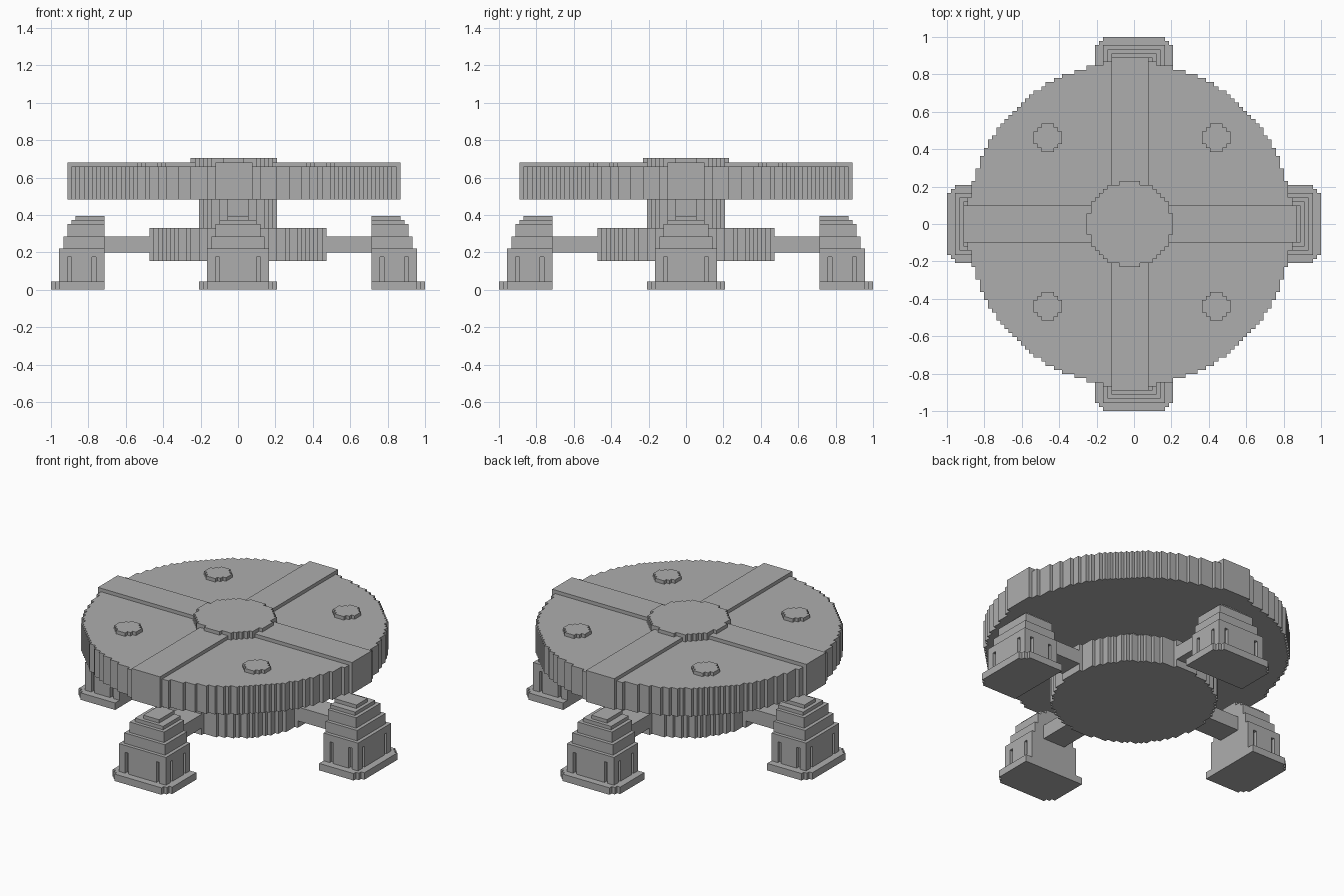
import bpy, bmesh, math
from mathutils import Matrix

cube = bpy.data.objects.get("Cube")
if cube:
    bpy.data.objects.remove(cube, do_unlink=True)

U = 2 / 91  # size of one block

stone = bpy.data.materials.new("grey_stone")
stone.use_nodes = True
stone.diffuse_color = (0.42, 0.42, 0.42, 1)
stone.node_tree.nodes["Principled BSDF"].inputs["Base Color"].default_value = (0.42, 0.42, 0.42, 1)


def build(name, layers, turn=0):
    """Stack flat outlines, each given as (outline, bottom, top) in blocks."""
    bm = bmesh.new()
    for outline, z0, z1 in layers:
        base = bm.faces.new([bm.verts.new((x * U, y * U, z0 * U)) for x, y in outline])
        new = bmesh.ops.extrude_face_region(bm, geom=[base], use_keep_orig=True)["geom"]
        top = [g for g in new if isinstance(g, bmesh.types.BMVert)]
        bmesh.ops.translate(bm, vec=(0, 0, (z1 - z0) * U), verts=top)
    bmesh.ops.recalc_face_normals(bm, faces=bm.faces)
    bm.transform(Matrix.Rotation(turn, 4, "Z"))
    mesh = bpy.data.meshes.new(name)
    bm.to_mesh(mesh)
    bm.free()
    mesh.materials.append(stone)
    obj = bpy.data.objects.new(name, mesh)
    bpy.context.collection.objects.link(obj)
    return obj


def stepped_circle(r, cx=0, cy=0):
    """Outline of a disc made of square blocks."""
    right = []
    for row in range(-int(r), int(r) + 1):
        half = int(math.sqrt(r * r - row * row)) + 0.5
        if right and right[-1][0] == half:
            right.pop()
        else:
            right.append((half, row - 0.5))
        right.append((half, row + 0.5))
    left = [(-x, y) for x, y in reversed(right)]
    return [(cx + x, cy + y) for x, y in right + left]


def rect(x0, x1, y0, y1):
    return [(x0, y0), (x1, y0), (x1, y1), (x0, y1)]


def mirrored(half):
    """Close a half outline across the y axis."""
    return half + [(-x, y) for x, y in reversed(half)]


# Round table top with raised cross bars, hub and studs
build("table_top", [(stepped_circle(39.5, -1), 22, 30)])
a, b = 4.5, 40.5
corner = [(a, -b), (a, -a), (b, -a)]
cross = []
for x, y in corner:
    cross.append((x, y))
cross += [(x, -y) for x, y in reversed(corner)]
cross = [(x - 1, y) for x, y in mirrored(cross)]
build("cross_bars", [(cross, 22, 31)])
build("top_hub", [(stepped_circle(10.3, -1), 30, 32)])
for x in (-21, 20):
    for y in (-20, 21):
        build("top_stud", [(stepped_circle(3.3, x, y), 30, 31)])

# Central column and lower disc
build("column", [(stepped_circle(9.3), 15, 22)])
build("lower_disc", [(stepped_circle(21.3), 7, 15)])

# Leg pointing to the front: stepped foot, grooved body, shrinking tiers
INNER = -32.5
foot = mirrored([(7.5, -45.5), (7.5, -44.5), (8.5, -44.5), (8.5, -43.5),
                 (9.5, -43.5), (9.5, INNER)])
grooved = [(4.5, -43.5), (4.5, -42.5), (5.5, -42.5), (5.5, -43.5), (7.5, -43.5)]
for y in (-41.5, -35.5):
    grooved += [(7.5, y), (6.5, y), (6.5, y + 1), (7.5, y + 1)]
grooved = mirrored(grooved + [(7.5, INNER)])
leg = [(foot, 0, 2), (grooved, 2, 8)]
for half, outer, z0, z1 in ((7.5, 43.5, 8, 10), (6.5, 42.5, 10, 13), (5.5, 41.5, 13, 16),
                            (4.5, 40.5, 16, 17), (2.5, 39.5, 17, 18)):
    leg.append((rect(-half, half, -outer, INNER), z0, z1))

for i, side in enumerate(("front", "left", "back", "right")):
    build(side + "_leg", leg, i * math.pi / 2)
    build(side + "_beam", [(rect(-3.5, 3.5, INNER, -20), 9, 13)], i * math.pi / 2)
